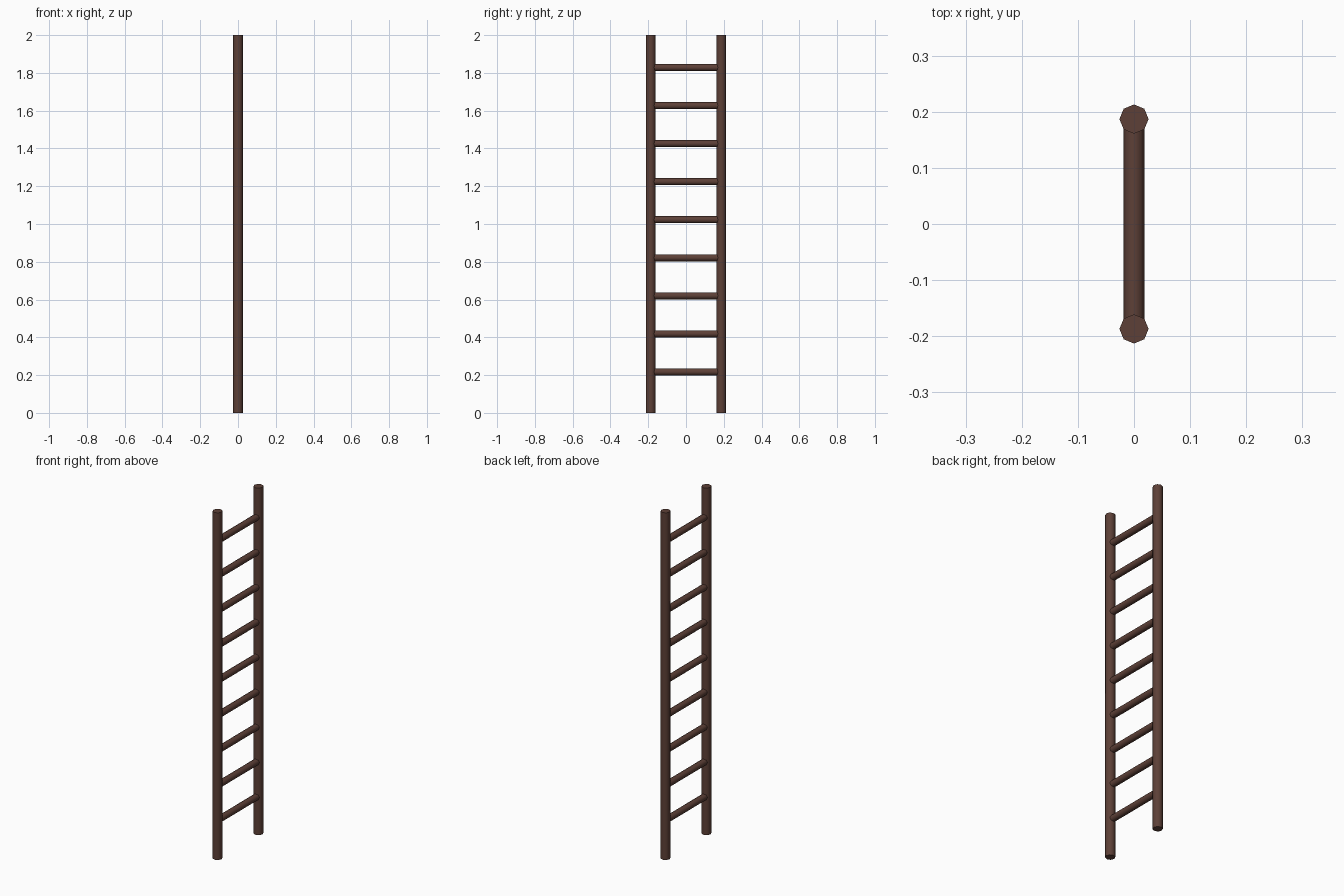
import bpy
import math

if "Cube" in bpy.data.objects:
    bpy.data.objects.remove(bpy.data.objects["Cube"])

wood = bpy.data.materials.new("dark brown wood")
wood.diffuse_color = (0.109, 0.051, 0.038, 1)
wood.use_nodes = True
wood.node_tree.nodes["Principled BSDF"].inputs["Base Color"].default_value = wood.diffuse_color


def pole(name, radius, length, location, rotation=(0, 0, 0)):
    """Eight-sided pole, smooth round the side with sharp end caps."""
    bpy.ops.mesh.primitive_cylinder_add(vertices=8, radius=radius, depth=length,
                                        location=location, rotation=rotation)
    ob = bpy.context.object
    ob.name = name
    ob.data.materials.append(wood)
    bpy.ops.object.shade_smooth_by_angle(angle=math.radians(50))
    return ob


RAIL_Y = 0.187

# Two upright rails
for side, label in ((-1, "front"), (1, "back")):
    pole(label + "_rail", 0.026, 2.0, (0, side * RAIL_Y, 1.0))

# Nine evenly spaced rungs, ending inside the rails
for i in range(9):
    pole("rung_%d" % (i + 1), 0.0185, 2 * RAIL_Y, (0, 0, 0.217 + i * 0.2014),
         (math.pi / 2, 0, 0))
